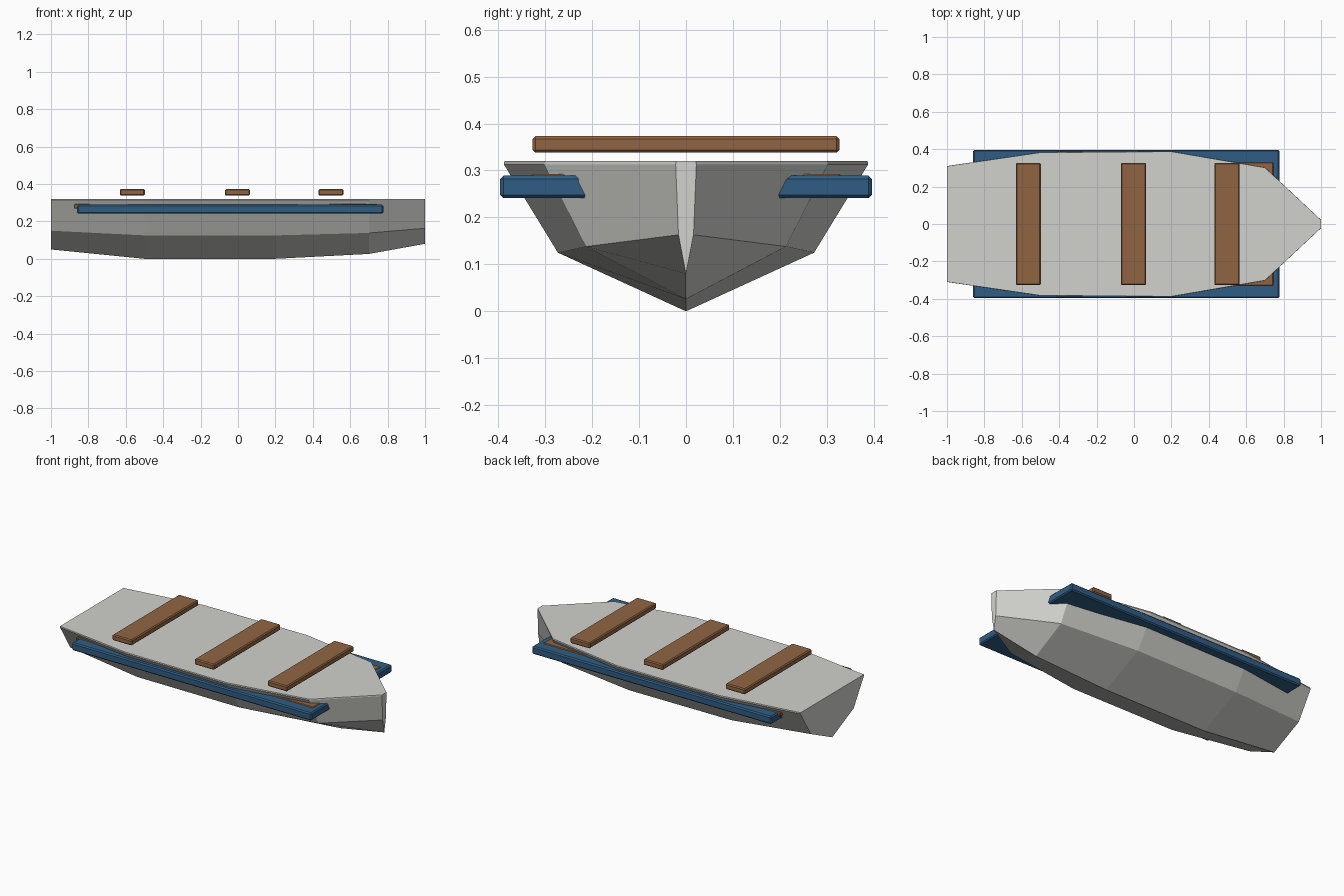
import bpy
import bmesh

cube = bpy.data.objects.get("Cube")
if cube:
    bpy.data.objects.remove(cube, do_unlink=True)


def material(name, rgb):
    mat = bpy.data.materials.new(name)
    mat.use_nodes = True
    mat.diffuse_color = (*rgb, 1)
    mat.node_tree.nodes["Principled BSDF"].inputs["Base Color"].default_value = (*rgb, 1)
    return mat


hull_grey = material("hull_grey", (0.64, 0.64, 0.61))
wood = material("wood_brown", (0.28, 0.13, 0.055))
blue = material("rail_blue", (0.03, 0.11, 0.23))


def add_object(name, bm, mat):
    bmesh.ops.recalc_face_normals(bm, faces=bm.faces)
    mesh = bpy.data.meshes.new(name)
    bm.to_mesh(mesh)
    bm.free()
    mesh.materials.append(mat)
    obj = bpy.data.objects.new(name, mesh)
    bpy.context.collection.objects.link(obj)
    return obj


def box(name, low, high, mat, bevel):
    bm = bmesh.new()
    bmesh.ops.create_cube(bm, size=1)
    for v in bm.verts:
        v.co = [(a + b) / 2 + c * (b - a) for a, b, c in zip(low, high, v.co)]
    obj = add_object(name, bm, mat)
    mod = obj.modifiers.new("edge_bevel", "BEVEL")
    mod.width = bevel
    mod.segments = 1
    return obj


# Hull: V-shaped sections joined from stern to bow
# station: x, keel height, chine half width, chine height, gunwale half width
stations = [
    (-1.0, 0.05, 0.21, 0.15, 0.31),
    (-0.5, 0.0, 0.27, 0.125, 0.383),
    (0.2, 0.0, 0.273, 0.125, 0.388),
    (0.7, 0.026, 0.213, 0.138, 0.302),
    (1.0, 0.08, 0.016, 0.163, 0.022),
]
deck_z = 0.32
bm = bmesh.new()
rings = []
for x, keel, chine_y, chine_z, top_y in stations:
    side = [(chine_y, chine_z), (top_y, deck_z - 0.007), (top_y - 0.001, deck_z)]
    outline = [(-y, z) for y, z in reversed(side)] + [(0, keel)] + side
    rings.append([bm.verts.new((x, y, z)) for y, z in outline])
for a, b in zip(rings, rings[1:]):
    for i in range(len(a)):
        j = (i + 1) % len(a)
        bm.faces.new((a[i], a[j], b[j], b[i]))
bm.faces.new(rings[0])
bm.faces.new(rings[-1])
add_object("hull", bm, hull_grey)

# Rub rail slab and the floor board set into it
box("rub_rail", (-0.86, -0.396, 0.241), (0.777, 0.396, 0.289), blue, 0.007)
box("floor_board", (-0.875, -0.33, 0.268), (0.745, 0.33, 0.293), wood, 0.004)

# Bench seats across the deck
for name, x in (("rear_seat", -0.565), ("middle_seat", -0.003), ("front_seat", 0.497)):
    box(name, (x - 0.067, -0.327, 0.338), (x + 0.067, 0.327, 0.373), wood, 0.006)
